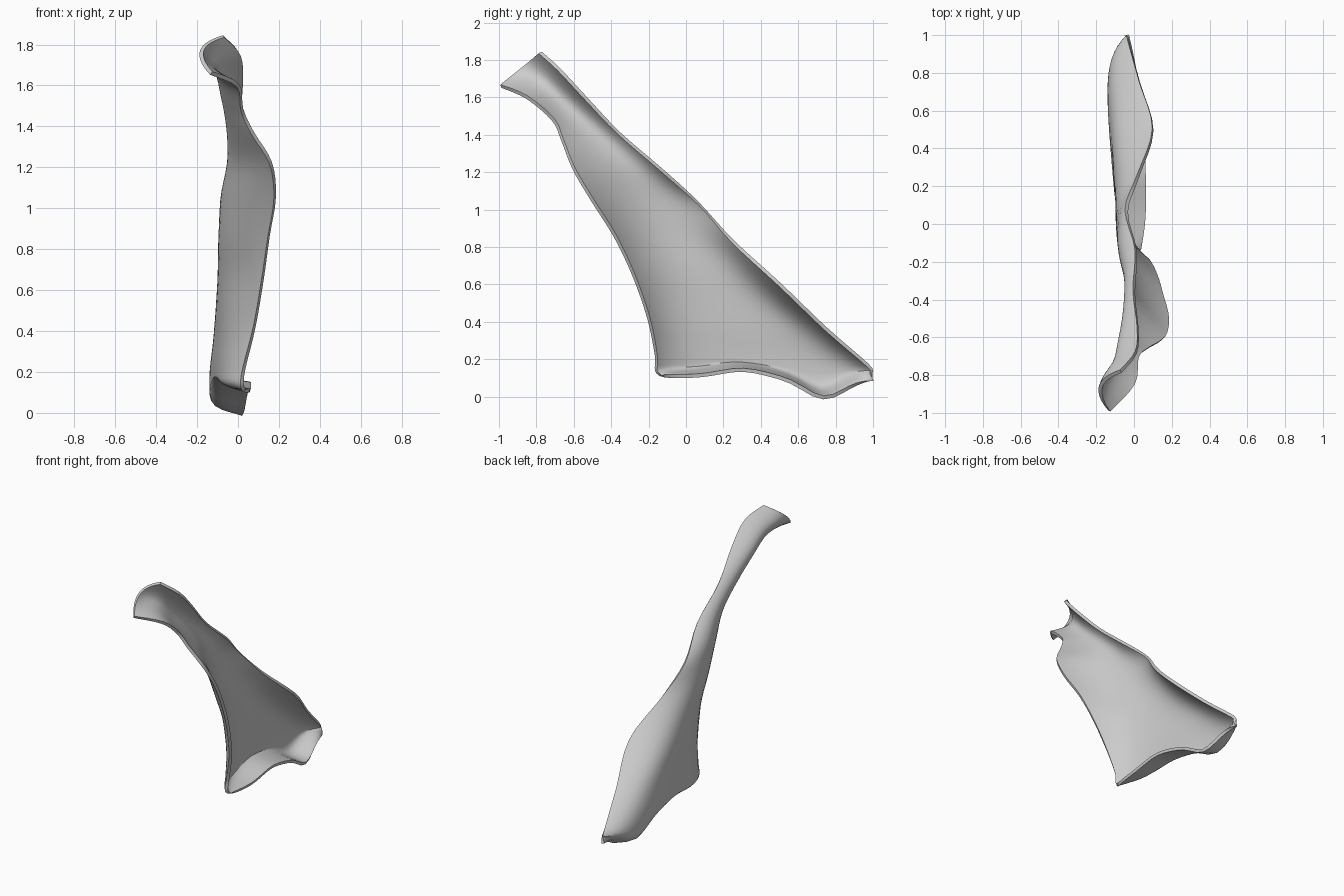
import bpy
import bmesh
import math
from mathutils import Vector

default_cube = bpy.data.objects.get("Cube")
if default_cube:
    bpy.data.objects.remove(default_cube, do_unlink=True)

# Cross rows from the narrow top to the wide bottom:
# front edge x y z, back ridge x y z, depth of the hollow, its lean towards
# the front, sharpness of the front and ridge flares, amount of bottom arch
ROWS = [
    (-.13, -.99, 1.66, -.07, -.78, 1.84, -.19, 0, 3, 5, 0),
    (0, -.85, 1.6, .01, -.68, 1.75, -.18, 0, 2, 3, 0),
    (.02, -.71, 1.48, .02, -.55, 1.61, -.13, 0, 2, 3, 0),
    (.07, -.66, 1.37, 0, -.36, 1.41, -.08, 0, 2, 4, 0),
    (.16, -.6, 1.22, .01, -.14, 1.22, -.08, 0, 2, 5, 0),
    (.18, -.5, 1.05, -.04, .07, 1.03, -.1, .02, 3, 5, 0),
    (.15, -.38, .86, .02, .25, .83, -.11, .03, 4, 6, 0),
    (.12, -.28, .65, .1, .5, .6, -.12, .05, 5, 7, 0),
    (.08, -.2, .42, .03, .75, .36, -.14, .08, 8, 9, 0),
    (.03, -.16, .22, -.03, .97, .17, -.16, .09, 10, 10, .2),
    (.02, -.16, .14, -.03, .99, .13, -.13, .07, 10, 10, .9),
    (.03, -.13, .11, -.04, 1, .09, .03, .05, 8, 5, 1),
]
ACROSS = 28
STEPS = 4


def spline(a, b, c, d, t):
    """Catmull-Rom blend of four numbers."""
    return b + .5 * t * (c - a + t * (2 * a - 5 * b + 4 * c - d + t * (3 * (b - c) + d - a)))


def blended_rows(rows, steps):
    """Fill in smooth rows between the control rows."""
    last = len(rows) - 1
    for i in range(last):
        quad = [rows[max(0, min(last, i + k))] for k in (-1, 0, 1, 2)]
        for s in range(steps):
            yield [spline(*values, s / steps) for values in zip(*quad)]
    yield list(rows[last])


def bump(v, centre, width):
    return math.exp(-((v - centre) / width) ** 2)


def row_point(row, v):
    """Point on one row: hollow in the middle, flared at both edges."""
    front, ridge = Vector(row[:3]), Vector(row[3:6])
    hollow, lean, front_power, ridge_power, arch = row[6:]
    point = front.lerp(ridge, v)
    point.x = hollow + lean * (1 - v)
    point.x += (front.x - hollow - lean) * (1 - v) ** front_power
    point.x += (ridge.x - hollow) * v ** ridge_power
    point.z += arch * (.04 * bump(v, .38, .15) - .1 * bump(v, .77, .13))
    return point


# Curved sheet
bm = bmesh.new()
grid = []
for row in blended_rows(ROWS, STEPS):
    spread = [.5 - .5 * math.cos(math.pi * j / ACROSS) for j in range(ACROSS + 1)]
    grid.append([bm.verts.new(row_point(row, v)) for v in spread])
for upper, lower in zip(grid, grid[1:]):
    for j in range(ACROSS):
        bm.faces.new((upper[j], lower[j], lower[j + 1], upper[j + 1]))
bmesh.ops.recalc_face_normals(bm, faces=bm.faces)
mesh = bpy.data.meshes.new("curved_sheet")
bm.to_mesh(mesh)
bm.free()
sheet = bpy.data.objects.new("curved_sheet", mesh)
bpy.context.collection.objects.link(sheet)

# Thin even wall
wall = sheet.modifiers.new("wall", "SOLIDIFY")
wall.thickness = .02
wall.offset = 0

# Plain grey colour
grey = bpy.data.materials.new("light_grey")
grey.use_nodes = True
colour = (.6, .6, .6, 1)
grey.diffuse_color = colour
grey.node_tree.nodes["Principled BSDF"].inputs["Base Color"].default_value = colour
mesh.materials.append(grey)

# Smooth surface with crisp rims
bpy.ops.object.select_all(action="DESELECT")
sheet.select_set(True)
bpy.context.view_layer.objects.active = sheet
bpy.ops.object.modifier_apply(modifier=wall.name)
bpy.ops.object.shade_smooth_by_angle(angle=math.radians(35))
